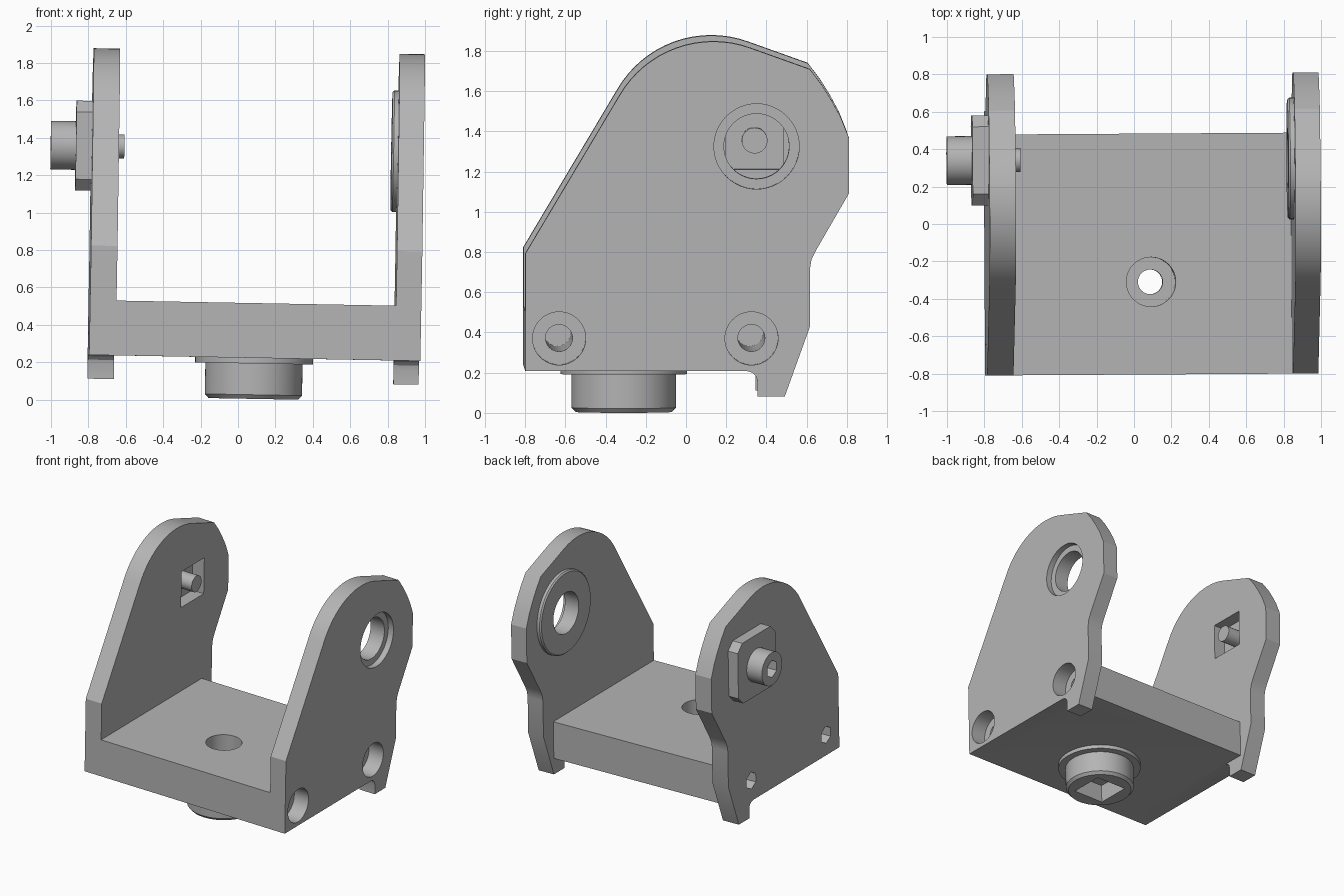
import bpy, bmesh, math
from mathutils import Matrix

if "Cube" in bpy.data.objects:
    bpy.data.objects.remove(bpy.data.objects["Cube"])

grey = bpy.data.materials.new("light_grey")
grey.diffuse_color = (0.46, 0.46, 0.46, 1)
grey.use_nodes = True
grey.node_tree.nodes["Principled BSDF"].inputs["Base Color"].default_value = grey.diffuse_color
parts = []


def ngon(u, v, r, n=48, turn=0.0):
    return [(u + r * math.cos(turn + 2 * math.pi * i / n),
             v + r * math.sin(turn + 2 * math.pi * i / n)) for i in range(n)]


def rect(u0, v0, u1, v1):
    return [(u0, v0), (u1, v0), (u1, v1), (u0, v1)]


def loft(name, axis, rings, part=True):
    """Closed solid through (outline, distance) rings along x or z."""
    bm = bmesh.new()
    loops = []
    for outline, d in rings:
        loops.append([bm.verts.new((d, u, v) if axis == "x" else (u, v, d))
                      for u, v in outline])
    n = len(loops[0])
    for a, b in zip(loops, loops[1:]):
        for i in range(n):
            j = (i + 1) % n
            bm.faces.new((a[i], a[j], b[j], b[i]))
    bm.faces.new(loops[0][::-1])
    bm.faces.new(loops[-1])
    bmesh.ops.recalc_face_normals(bm, faces=bm.faces)
    me = bpy.data.meshes.new(name)
    bm.to_mesh(me)
    bm.free()
    me.materials.append(grey)
    ob = bpy.data.objects.new(name, me)
    bpy.context.collection.objects.link(ob)
    if part:
        parts.append(ob)
    return ob


def prism(name, axis, outline, a, b, part=True):
    return loft(name, axis, [(outline, a), (outline, b)], part)


def combine(target, tool, op="DIFFERENCE"):
    mod = target.modifiers.new("bool", "BOOLEAN")
    mod.operation, mod.solver, mod.object = op, "EXACT", tool
    bpy.context.view_layer.objects.active = target
    bpy.ops.object.modifier_apply(modifier=mod.name)
    bpy.data.objects.remove(tool)


def drill(target, axis, outline, a, b):
    combine(target, prism("cutter", axis, outline, a, b, False))


# Side plate outline (y, z): foot tab, waist, rounded top, sloped front
side = [(-0.805, 0.225), (0.30, 0.225), (0.325, 0.218), (0.343, 0.20), (0.35, 0.175),
        (0.35, 0.098), (0.485, 0.098), (0.61, 0.445), (0.61, 0.73), (0.618, 0.78),
        (0.64, 0.825), (0.805, 1.11), (0.805, 1.385), (0.765, 1.485), (0.72, 1.568),
        (0.67, 1.648), (0.61, 1.727)]
side += [(0.13 + 0.54 * math.cos(math.radians(t)), 1.325 + 0.54 * math.sin(math.radians(t)))
         for t in range(70, 151, 5)]
side += [(-0.805, 0.81)]

HY, HZ = 0.345, 1.343            # pivot axis
PX, PY = 0.08, -0.31             # bottom post axis

# Yoke body: base block with two side plates
yoke = prism("yoke_body", "z", rect(-0.75, -0.805, 0.90, 0.483), 0.225, 0.518)
combine(yoke, prism("left", "x", side, -0.805, -0.664, False), "UNION")
combine(yoke, prism("right", "x", side, 0.831, 0.966, False), "UNION")

# Inner boss ring around the right pivot hole
boss = loft("pivot_boss", "x", [(ngon(HY, HZ, 0.325, 64), 0.831),
                                (ngon(HY, HZ, 0.325, 64), 0.808),
                                (ngon(HY, HZ, 0.315, 64), 0.798)])
for ob in (yoke, boss):
    drill(ob, "x", ngon(HY, HZ, 0.162), 0.75, 1.1)
drill(yoke, "x", ngon(HY, HZ, 0.212), 0.92, 1.1)

# Bolt holes: counterbore on the right, hex recess on the left
for y in (-0.637, 0.32):
    drill(yoke, "x", ngon(y, 0.388, 0.132), 0.84, 1.1)
    drill(yoke, "x", ngon(y, 0.388, 0.067, 32), -0.60, 0.9)
    drill(yoke, "x", ngon(y, 0.388, 0.068, 6, math.pi / 2), -1.0, -0.72)

# Square pocket behind the left pivot pin
drill(yoke, "x", rect(HY - 0.145, HZ - 0.145, HY + 0.145, HZ + 0.145), -0.765, -0.5)

# Stepped hole in the base
drill(yoke, "z", ngon(PX, PY, 0.132), 0.28, 0.7)
drill(yoke, "z", ngon(PX, PY, 0.066, 32), 0.1, 0.4)

# Bottom post with flange, chamfer, square socket and bore
post = loft("bottom_post", "z", [(ngon(PX, PY, r, 64), z) for r, z in
                                 ((0.315, 0.225), (0.315, 0.195), (0.26, 0.195),
                                  (0.26, 0.028), (0.24, 0.006))])
drill(post, "z", rect(PX - 0.135, PY - 0.135, PX + 0.135, PY + 0.135), -0.1, 0.15)
drill(post, "z", ngon(PX, PY, 0.066, 32), 0.1, 0.4)

# Left pivot: chamfered square block, socket-head stud and inner pin
h, c = 0.24, 0.06
block = [(HY + a, HZ + b) for a, b in
         ((-h, c - h), (c - h, -h), (h - c, -h), (h, c - h),
          (h, h - c), (h - c, h), (c - h, h), (-h, h - c))]
prism("pivot_block", "x", block, -0.89, -0.805)
stud = prism("pivot_stud", "x", ngon(HY, HZ, 0.13), -1.024, -0.89)
drill(stud, "x", ngon(HY, HZ, 0.068, 6, math.pi / 2), -1.1, -0.93)
prism("pivot_pin", "x", ngon(HY, HZ, 0.064, 32), -0.765, -0.63)

# Slight overall lean, then smooth shading with sharp edges kept
lean = Matrix.Rotation(math.radians(0.35), 4, "Z") @ Matrix.Rotation(math.radians(1.05), 4, "Y")
bpy.ops.object.select_all(action="DESELECT")
for ob in parts:
    ob.data.transform(lean)
    ob.select_set(True)
bpy.context.view_layer.objects.active = yoke
bpy.ops.object.shade_smooth_by_angle(angle=math.radians(20))
